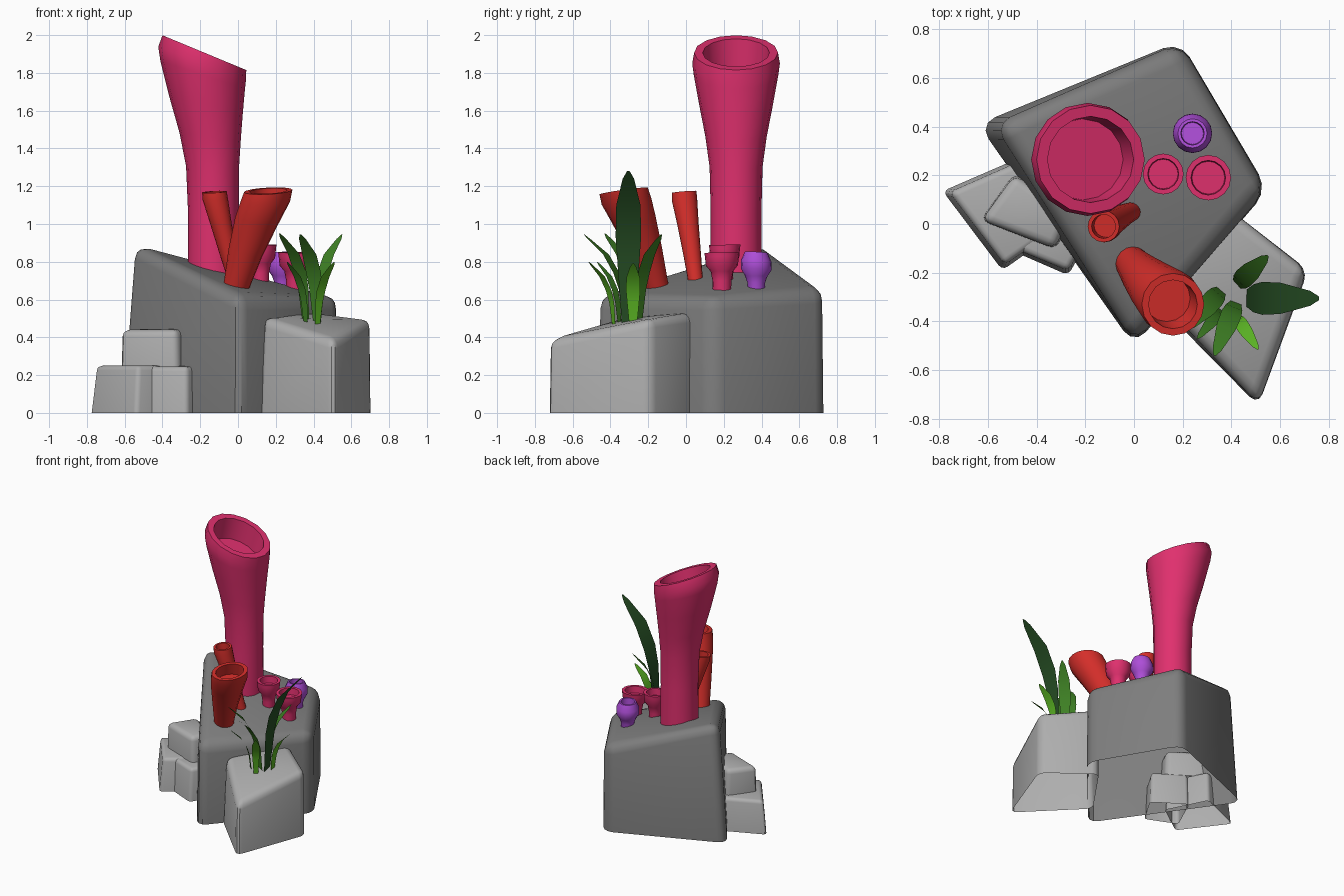
import bpy, bmesh, math
from mathutils import Vector

if "Cube" in bpy.data.objects:
    bpy.data.objects.remove(bpy.data.objects["Cube"])


def material(name, rgb):
    m = bpy.data.materials.new(name)
    lin = [((c / 255 + 0.055) / 1.055) ** 2.4 for c in rgb]
    m.diffuse_color = (*lin, 1)
    m.use_nodes = True
    m.node_tree.nodes["Principled BSDF"].inputs["Base Color"].default_value = m.diffuse_color
    return m


DARK_ROCK = material("dark grey rock", (126, 126, 126))
LIGHT_ROCK = material("light grey rock", (174, 174, 174))
PINK = material("pink coral", (224, 48, 110))
RED = material("red coral", (212, 46, 42))
PURPLE = material("purple coral", (174, 78, 216))
DEEP_GREEN = material("deep green", (38, 78, 36))
MID_GREEN = material("mid green", (62, 128, 36))
BRIGHT_GREEN = material("bright green", (92, 182, 36))


def finish(bm, name, mat, angle=40):
    mesh = bpy.data.meshes.new(name)
    bm.to_mesh(mesh)
    bm.free()
    ob = bpy.data.objects.new(name, mesh)
    bpy.context.collection.objects.link(ob)
    mesh.materials.append(mat)
    bpy.ops.object.select_all(action='DESELECT')
    ob.select_set(True)
    bpy.context.view_layer.objects.active = ob
    bpy.ops.object.shade_smooth_by_angle(angle=math.radians(angle))
    return ob


def rock(name, mat, bottom, top, z0, bevel):
    """Open-bottomed, bevelled four-sided block (corners counter-clockwise)."""
    bm = bmesh.new()
    lo = [bm.verts.new((x, y, z0)) for x, y in bottom]
    hi = [bm.verts.new(p) for p in top]
    for i in range(4):
        j = (i + 1) % 4
        bm.faces.new((lo[i], lo[j], hi[j], hi[i]))
    bm.faces.new(hi)
    edges = [e for e in bm.edges if len(e.link_faces) == 2]
    bmesh.ops.bevel(bm, geom=edges, offset=bevel, segments=3, profile=0.5,
                    affect='EDGES', clamp_overlap=True)
    finish(bm, name, mat, 35)


def tube(name, mat, rings, lip, depth, sides=16):
    """Hollow tube through rings (x, y, z, radius, slope_x, slope_y)."""
    x, y, z, r, sx, sy = rings[-1]
    px, py, pz, pr = rings[-2][:4]
    back = (Vector((px, py, pz)) - Vector((x, y, z))).normalized() * depth
    rings = rings + [(x, y, z, r - lip, sx, sy),
                     (x + back.x, y + back.y, z + back.z, min(pr, r) * 0.75, sx, sy)]
    bm = bmesh.new()
    loops = []
    for x, y, z, r, sx, sy in rings:
        loop = []
        for i in range(sides):
            a = 2 * math.pi * i / sides
            dx, dy = r * math.cos(a), r * math.sin(a)
            loop.append(bm.verts.new((x + dx, y + dy, z + sx * dx + sy * dy)))
        loops.append(loop)
    for a, b in zip(loops, loops[1:]):
        for i in range(sides):
            j = (i + 1) % sides
            bm.faces.new((a[i], a[j], b[j], b[i]))
    bm.faces.new(loops[-1])
    finish(bm, name, mat)


def blade(name, mat, base, tip, width):
    """Flat leaf curving outwards from base to tip."""
    bm = bmesh.new()
    base, tip = Vector(base), Vector(tip)
    d = tip - base
    side = Vector((-d.y, d.x, 0)).normalized() * width / 2
    prev = None
    for h, v, w in ((0, 0, .5), (.1, .4, .85), (.22, .58, 1), (.47, .78, .95),
                    (.88, .95, .45), (1, 1, .1)):
        c = base + Vector((d.x * h, d.y * h, d.z * v))
        cur = (bm.verts.new(c - side * w), bm.verts.new(c + side * w))
        if prev:
            bm.faces.new((prev[0], prev[1], cur[1], cur[0]))
        prev = cur
    finish(bm, name, mat)


# Rocks
rock("main_rock", DARK_ROCK,
     [(-.64, .41), (0, -.50), (.55, .14), (.19, .75)],
     [(-.57, .41, .91), (0, -.49, .62), (.545, .14, .62), (.19, .745, .655)], 0, .075)
rock("side_rock", LIGHT_ROCK,
     [(.10, -.33), (.51, -.745), (.715, -.19), (.38, .07)],
     [(.125, -.33, .51), (.51, -.74, .385), (.71, -.19, .50), (.38, .07, .535)], 0, .05)
rock("small_rock_left", LIGHT_ROCK,
     [(-.785, .135), (-.54, -.19), (-.30, -.02), (-.45, .28)],
     [(-.76, .13), (-.53, -.16), (-.32, -.02), (-.46, .26)] and
     [(-.755, .13, .25), (-.53, -.165, .25), (-.32, -.02, .25), (-.46, .26, .25)], 0, .025)
rock("small_rock_right", LIGHT_ROCK,
     [(-.50, -.11), (-.27, -.21), (-.15, 0), (-.38, .15)],
     [(-.49, -.10, .245), (-.27, -.19, .245), (-.16, 0, .25), (-.38, .14, .25)], 0, .025)
rock("small_rock_top", LIGHT_ROCK,
     [(-.63, .015), (-.32, -.105), (-.25, .05), (-.49, .21)],
     [(-.625, .015, .44), (-.325, -.10, .44), (-.26, .05, .445), (-.49, .20, .445)], .24, .035)

# Tall pink tube with slanted mouth
tube("tall_tube", PINK, [
    (-.13, .265, .62, .137, 0, 0), (-.13, .265, 1.05, .134, 0, 0),
    (-.135, .265, 1.30, .14, -.05, 0), (-.148, .265, 1.46, .162, -.15, 0),
    (-.17, .265, 1.63, .195, -.25, 0), (-.187, .265, 1.79, .224, -.33, 0),
    (-.19, .265, 1.85, .232, -.38, 0), (-.178, .265, 1.907, .222, -.415, 0)], .045, .16)

# Red tubes
tube("big_red_tube", RED, [
    (-.04, -.12, .55, .06, 0, 0), (0, -.17, .70, .072, -.15, .1),
    (.04, -.215, .85, .09, -.2, .15), (.10, -.275, 1.02, .115, -.15, .15),
    (.145, -.315, 1.12, .131, 0, .14), (.16, -.33, 1.175, .128, .05, .14)], .028, .1)
tube("small_red_tube", RED, [
    (.01, .06, .62, .035, 0, 0), (-.045, .035, .82, .046, 0, 0),
    (-.09, .01, 1.0, .057, 0, 0), (-.12, -.008, 1.13, .067, .05, .08),
    (-.125, -.01, 1.17, .065, .05, .08)], .016, .08)


# Small cups
def cup(name, mat, x, y, z, profile, slope, lip):
    rings = [(x, y, z + h, r, *(slope if h > .1 else (0, 0))) for h, r in profile]
    tube(name, mat, rings, lip, .05)


GOBLET = ((-.08, .048), (.05, .05), (.10, .06), (.13, .085), (.18, .09), (.20, .093))
cup("pink_cup_right", PINK, .305, .19, .65, GOBLET, (0, .03), .022)
cup("pink_cup_left", PINK, .12, .205, .69, [(h, r * .9) for h, r in GOBLET], (0, .03), .02)
cup("purple_cup", PURPLE, .24, .372, .65,
    ((-.08, .046), (.04, .047), (.075, .06), (.11, .081), (.155, .08), (.20, .06)),
    (.05, -.06), .012)

# Grass blades
blade("tall_blade", DEEP_GREEN, (.46, -.305, .46), (.76, -.305, 1.28), .135)
blade("blade_back", MID_GREEN, (.42, -.25, .46), (.55, -.13, .945), .085)
blade("blade_front", MID_GREEN, (.42, -.32, .46), (.33, -.54, .945), .085)
blade("blade_left", MID_GREEN, (.36, -.27, .46), (.22, -.43, .95), .085)
blade("short_blade_left", MID_GREEN, (.36, -.35, .45), (.26, -.47, .80), .05)
blade("short_blade_front", BRIGHT_GREEN, (.42, -.38, .44), (.51, -.515, .80), .055)
blade("short_blade_right", BRIGHT_GREEN, (.49, -.28, .45), (.635, -.28, .79), .075)
